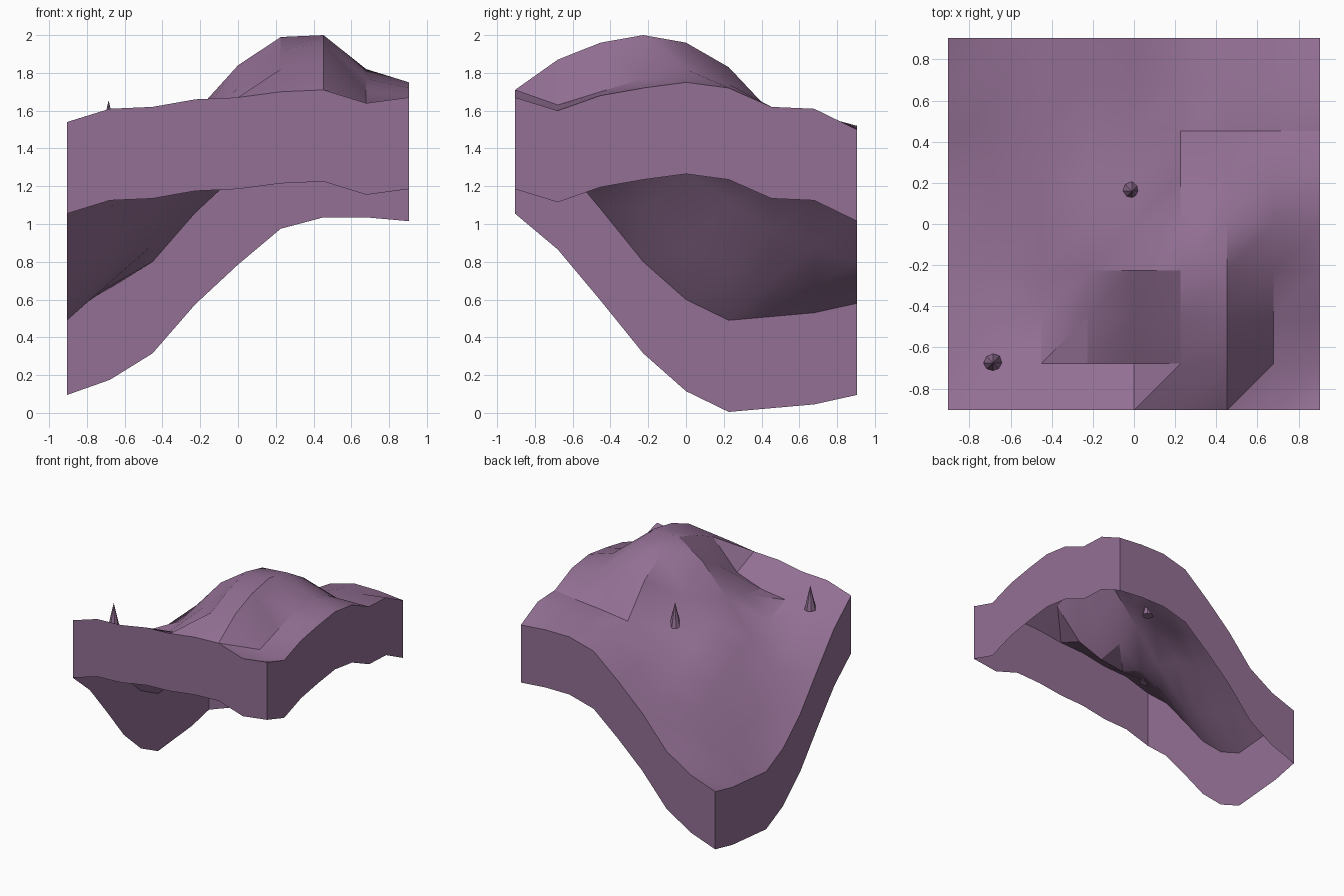
import bpy
import bmesh
import math

cube = bpy.data.objects.get("Cube")
if cube:
    bpy.data.objects.remove(cube, do_unlink=True)

HALF = 0.905          # half the width of the square ground
SKIRT_DEPTH = 0.485   # height of the side walls

# Ground heights in hundredths, one row per x step (right to left), front to back
HEIGHTS = [
    [154, 135, 108, 80, 60, 49, 51, 53, 58],
    [161, 147, 126, 108, 87, 75, 69, 67, 66],
    [162, 147, 138, 132, 127, 111, 98, 89, 80],
    [166, 150, 154, 159, 148, 136, 120, 112, 106],
    [167, 158, 172, 184, 163, 144, 136, 131, 127],
    [170, 182, 192, 199, 194, 180, 154, 150, 146],
    [171, 187, 196, 200, 196, 183, 157, 156, 152],
    [164, 163, 170, 177, 182, 174, 159, 158, 152],
    [167, 160, 168, 172, 175, 172, 162, 161, 150],
]
COUNT = len(HEIGHTS)


def make_material(name, colour):
    material = bpy.data.materials.new(name)
    material.use_nodes = True
    material.diffuse_color = colour
    shader = material.node_tree.nodes["Principled BSDF"]
    shader.inputs["Base Color"].default_value = colour
    shader.inputs["Roughness"].default_value = 0.9
    return material


def make_object(name, bm, material):
    mesh = bpy.data.meshes.new(name)
    bm.to_mesh(mesh)
    bm.free()
    mesh.materials.append(material)
    obj = bpy.data.objects.new(name, mesh)
    bpy.context.collection.objects.link(obj)
    return obj


def smooth_by_angle(obj, degrees):
    bpy.ops.object.select_all(action="DESELECT")
    obj.select_set(True)
    bpy.context.view_layer.objects.active = obj
    bpy.ops.object.shade_smooth_by_angle(angle=math.radians(degrees))


def grid_position(index):
    return -HALF + 2 * HALF * index / (COUNT - 1)


def build_ground(material):
    bm = bmesh.new()
    grid = [
        [bm.verts.new((grid_position(i), grid_position(j), height / 100))
         for j, height in enumerate(row)]
        for i, row in enumerate(HEIGHTS)
    ]
    # Two triangles per cell, all split along the same diagonal
    for i in range(COUNT - 1):
        for j in range(COUNT - 1):
            near, far = grid[i][j], grid[i + 1][j + 1]
            bm.faces.new((near, grid[i + 1][j], far))
            bm.faces.new((near, far, grid[i][j + 1]))
    return make_object("ground", bm, material)


def build_skirt(name, points, material):
    # Vertical wall hanging from one border of the ground, open underneath
    bm = bmesh.new()
    top = [bm.verts.new(p) for p in points]
    bottom = [bm.verts.new((x, y, z - SKIRT_DEPTH)) for x, y, z in points]
    for k in range(len(points) - 1):
        bm.faces.new((top[k], bottom[k], bottom[k + 1], top[k + 1]))
    return make_object(name, bm, material)


def border(fixed, along_x, reverse):
    steps = range(COUNT)
    cells = [(k, fixed) if along_x else (fixed, k) for k in steps]
    points = [(grid_position(i), grid_position(j), HEIGHTS[i][j] / 100)
              for i, j in cells]
    return points[::-1] if reverse else points


def build_spike(name, x, y, base, material):
    # Slim eight-sided cone standing on the ground
    height = 0.2
    bm = bmesh.new()
    bmesh.ops.create_cone(bm, cap_ends=True, segments=8,
                          radius1=0.046, radius2=0, depth=height)
    bmesh.ops.translate(bm, verts=bm.verts, vec=(x, y, base + height / 2))
    return make_object(name, bm, material)


purple = make_material("dusty purple", (0.29, 0.16, 0.295, 1))

ground = build_ground(purple)
smooth_by_angle(ground, 30)

last = COUNT - 1
build_skirt("front_skirt", border(0, True, False), purple)
build_skirt("back_skirt", border(last, True, True), purple)
build_skirt("right_skirt", border(0, False, True), purple)
build_skirt("left_skirt", border(last, False, False), purple)

build_spike("middle_spike", -0.01, 0.16, 1.45, purple)
build_spike("corner_spike", -0.685, -0.675, 1.455, purple)
